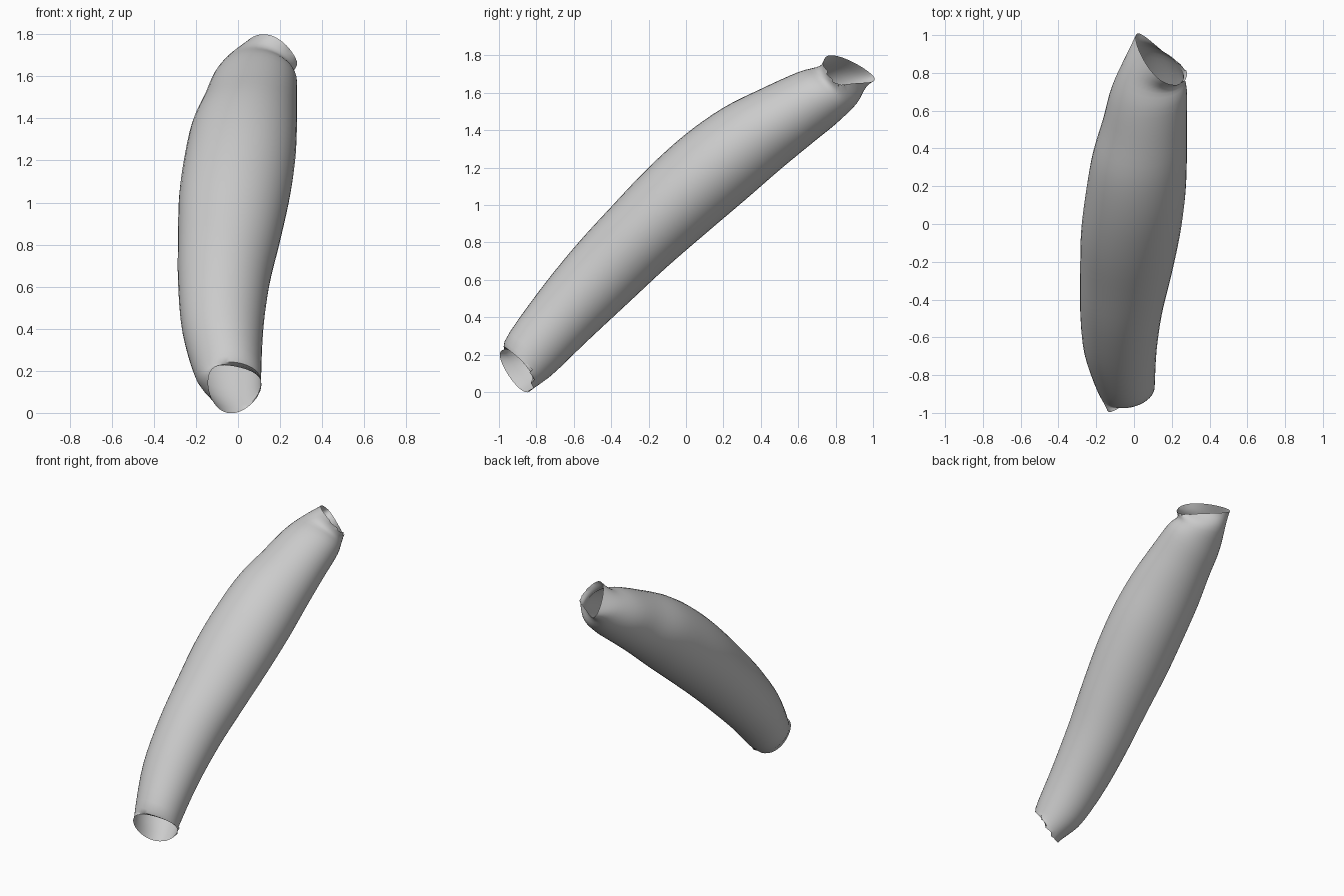
import bpy, bmesh
from math import cos, sin, pi
from mathutils import Vector

cube = bpy.data.objects.get("Cube")
if cube:
    bpy.data.objects.remove(cube, do_unlink=True)

SEGMENTS = 40
STEPS = 4

grey = bpy.data.materials.new("light_grey")
grey.use_nodes = True
grey.diffuse_color = (0.6, 0.6, 0.6, 1)
grey.node_tree.nodes["Principled BSDF"].inputs["Base Color"].default_value = (0.6, 0.6, 0.6, 1)


def section(ty, tz, by, bz, left, right):
    """Top, right, bottom and left points of an upright elliptical section."""
    x, y, z = (left + right) / 2, (ty + by) / 2, (tz + bz) / 2
    return [Vector(p) for p in ((x, ty, tz), (right, y, z), (x, by, bz), (left, y, z))]


# Bent, tapering body between two slanted open mouths
lower_mouth = [Vector(p) for p in ((-0.01, -0.93, 0.22), (0.11, -0.83, 0.12),
                                   (-0.05, -0.86, 0.0), (-0.14, -0.99, 0.17))]
body = [section(*s) for s in (
    (-0.97, 0.27, -0.73, 0.08, -0.20, 0.11),
    (-0.80, 0.52, -0.53, 0.27, -0.265, 0.12),
    (-0.60, 0.77, -0.31, 0.475, -0.285, 0.15),
    (-0.40, 0.99, -0.10, 0.67, -0.285, 0.20),
    (-0.20, 1.20, 0.12, 0.86, -0.28, 0.245),
    (0.00, 1.38, 0.32, 1.03, -0.255, 0.272),
    (0.20, 1.52, 0.51, 1.195, -0.22, 0.28),
    (0.40, 1.62, 0.68, 1.335, -0.165, 0.28),
    (0.60, 1.71, 0.82, 1.45, -0.12, 0.28))]
neck = [Vector(p) for p in ((0.09, 0.72, 1.745), (0.26, 0.77, 1.63),
                            (0.12, 0.92, 1.56), (-0.05, 0.87, 1.66))]
upper_mouth = [Vector(p) for p in ((0.13, 0.77, 1.80), (0.28, 0.78, 1.67),
                                   (0.17, 0.90, 1.65), (0.01, 1.0, 1.69))]
sections = [lower_mouth, *body, neck, upper_mouth]


def blend(a, b, c, d, t):
    """Smooth curve from b to c."""
    return b + 0.5 * t * (c - a + t * (2 * a - 5 * b + 4 * c - d + t * (3 * (b - c) + d - a)))


def ring(points):
    """Closed loop through the four guide points."""
    top, right, bottom, left = points
    mid = (top + right + bottom + left) / 4
    skew = (top + bottom - right - left) / 4
    for i in range(SEGMENTS):
        a = 2 * pi * i / SEGMENTS
        yield mid + cos(a) * (top - bottom) / 2 + sin(a) * (right - left) / 2 + cos(2 * a) * skew


bm = bmesh.new()
loops = []
last = len(sections) - 1
for i in range(last):
    near = [sections[max(0, min(last, i + k))] for k in (-1, 0, 1, 2)]
    for s in range(STEPS + (i == last - 1)):
        guide = [blend(*corner, s / STEPS) for corner in zip(*near)]
        loops.append([bm.verts.new(p) for p in ring(guide)])

# Slightly torn rims
for loop, depth in ((loops[0], 0.012), (loops[-1], 0.008)):
    for i, v in enumerate(loop):
        if 4 < i < 18:
            v.co.y += depth * sin(i * 2.1)

for a, b in zip(loops, loops[1:]):
    for i in range(SEGMENTS):
        j = (i + 1) % SEGMENTS
        bm.faces.new((a[i], b[i], b[j], a[j]))
# Wind the faces outward
centre = (body[4][0] + body[4][2]) / 2
bm.normal_update()
face = min(bm.faces, key=lambda f: (f.calc_center_median() - centre).length)
if face.normal.dot(face.calc_center_median() - centre) < 0:
    bmesh.ops.reverse_faces(bm, faces=bm.faces[:])

mesh = bpy.data.meshes.new("curved_tube")
bm.to_mesh(mesh)
bm.free()
mesh.materials.append(grey)
tube = bpy.data.objects.new("curved_tube", mesh)
bpy.context.collection.objects.link(tube)
bpy.context.view_layer.objects.active = tube
tube.select_set(True)
bpy.ops.object.shade_smooth_by_angle(angle=pi / 4)
